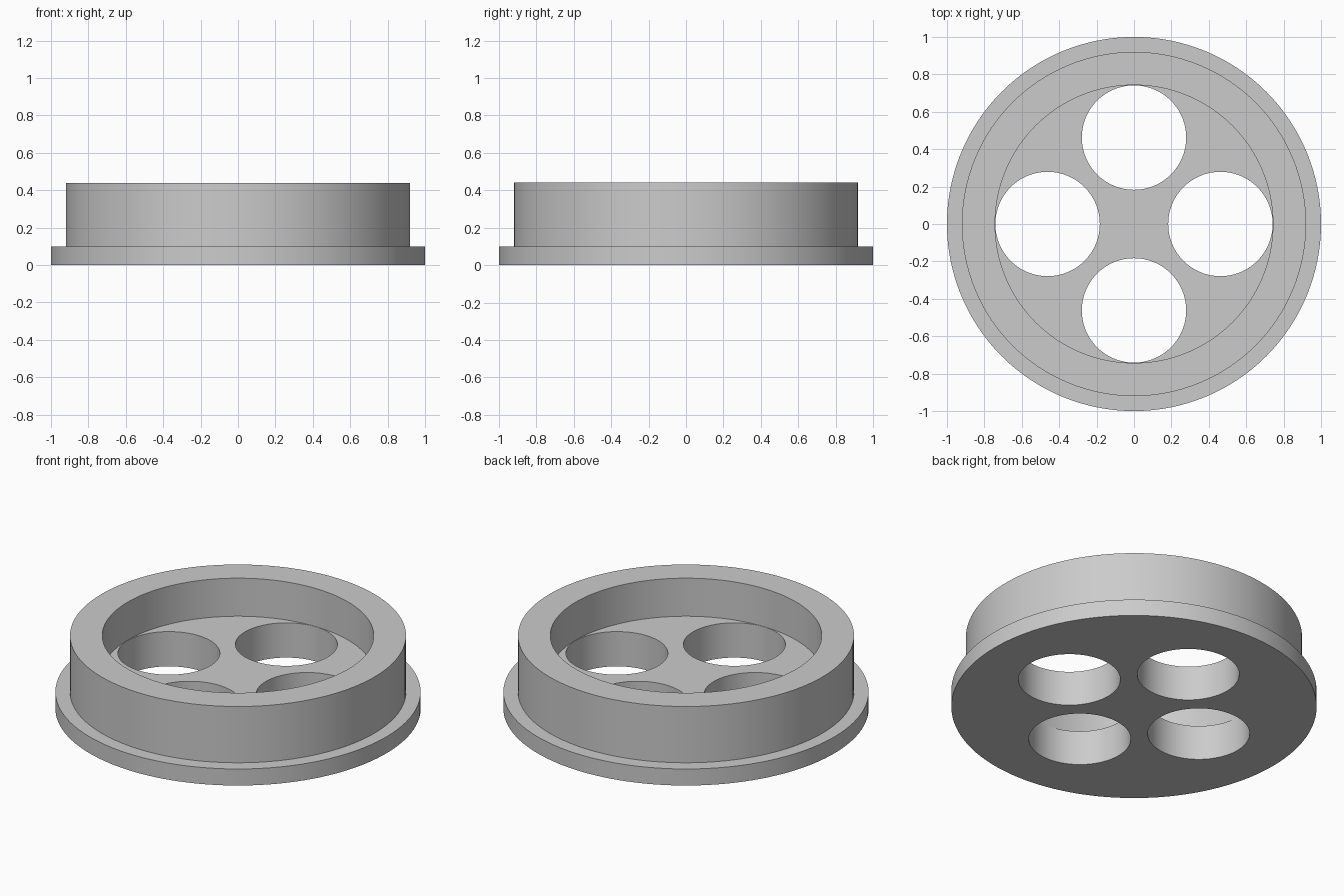
import bpy, bmesh, math
from mathutils import Matrix

cube = bpy.data.objects.get("Cube")
if cube:
    bpy.data.objects.remove(cube, do_unlink=True)

SEGMENTS = 128
FLANGE_R, WALL_R, RECESS_R = 1.0, 0.92, 0.743
FLANGE_Z, FLOOR_Z, TOP_Z = 0.10, 0.21, 0.44
HOLE_R, HOLE_OFFSET = 0.279, 0.462

grey = bpy.data.materials.new("light grey")
grey.use_nodes = True
colour = (0.6, 0.6, 0.6, 1.0)
grey.diffuse_color = colour
grey.node_tree.nodes["Principled BSDF"].inputs["Base Color"].default_value = colour


def make_object(name, bm):
    bmesh.ops.recalc_face_normals(bm, faces=bm.faces)
    mesh = bpy.data.meshes.new(name)
    bm.to_mesh(mesh)
    bm.free()
    mesh.materials.append(grey)
    obj = bpy.data.objects.new(name, mesh)
    bpy.context.collection.objects.link(obj)
    return obj


# Flanged cup: one profile turned around the vertical axis
bm = bmesh.new()
profile = [(0, 0), (FLANGE_R, 0), (FLANGE_R, FLANGE_Z), (WALL_R, FLANGE_Z),
           (WALL_R, TOP_Z), (RECESS_R, TOP_Z), (RECESS_R, FLOOR_Z), (0, FLOOR_Z)]
verts = [bm.verts.new((r, 0, z)) for r, z in profile]
edges = [bm.edges.new(pair) for pair in zip(verts, verts[1:])]
bmesh.ops.spin(bm, geom=verts + edges, cent=(0, 0, 0), axis=(0, 0, 1),
               angle=math.tau, steps=SEGMENTS)
bmesh.ops.remove_doubles(bm, verts=bm.verts, dist=0.0001)
# Merge the fans of the underside and the recess floor into single faces
bmesh.ops.dissolve_limit(bm, angle_limit=0.001, verts=bm.verts,
                         edges=[e for e in bm.edges
                                if any(v.co.xy.length < 0.001 for v in e.verts)])
body = make_object("flanged_cup", bm)

# Four round through holes in the floor
bm = bmesh.new()
for i in range(4):
    angle = i * math.pi / 2
    place = Matrix.Translation((HOLE_OFFSET * math.cos(angle),
                                HOLE_OFFSET * math.sin(angle), 0.1))
    bmesh.ops.create_cone(bm, cap_ends=True, segments=SEGMENTS, radius1=HOLE_R,
                          radius2=HOLE_R, depth=0.6, matrix=place)
cutter = make_object("hole_cutter", bm)
cutter.hide_render = True

cut = body.modifiers.new("holes", "BOOLEAN")
cut.operation = "DIFFERENCE"
cut.solver = "EXACT"
cut.object = cutter

bpy.ops.object.select_all(action="DESELECT")
body.select_set(True)
bpy.context.view_layer.objects.active = body
bpy.ops.object.modifier_apply(modifier=cut.name)
bpy.data.objects.remove(cutter, do_unlink=True)
bpy.ops.object.shade_smooth_by_angle(angle=math.radians(30))
